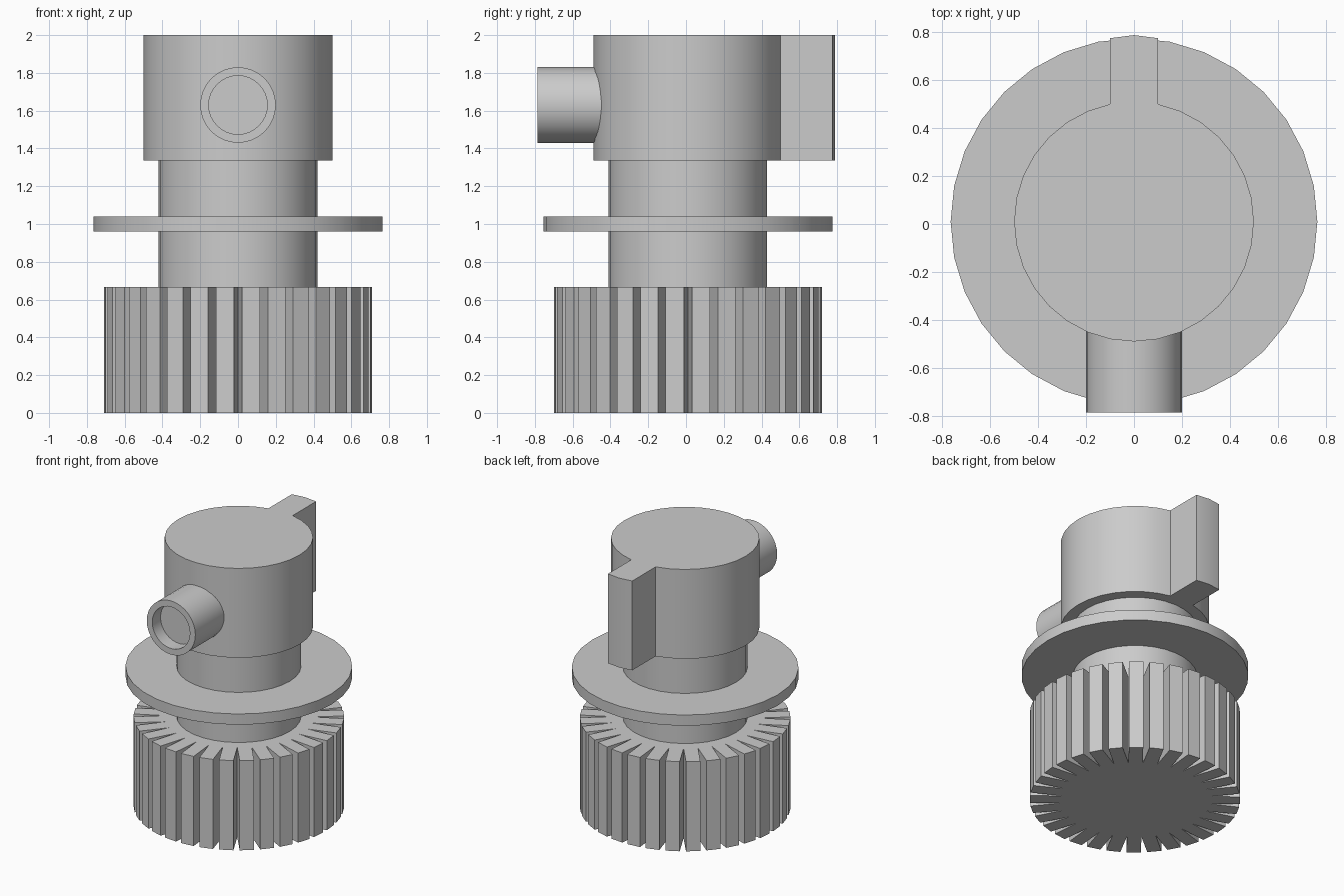
import bpy, bmesh
from math import sin, cos, pi, radians
from mathutils import Matrix, Vector

if "Cube" in bpy.data.objects:
    bpy.data.objects.remove(bpy.data.objects["Cube"])

CY = 0.01      # y of the main axis
SIDES = 32


def finish(name, bm):
    bmesh.ops.recalc_face_normals(bm, faces=bm.faces)
    me = bpy.data.meshes.new(name)
    bm.to_mesh(me)
    bm.free()
    me.shade_smooth()
    me.set_sharp_from_angle(angle=radians(30))
    ob = bpy.data.objects.new(name, me)
    bpy.context.collection.objects.link(ob)
    return ob


def circle(r, n=SIDES):
    return [(r * cos(2 * pi * i / n), r * sin(2 * pi * i / n)) for i in range(n)]


def prism(name, outline, z0, z1):
    """Extrude a closed outline around the main axis from z0 to z1."""
    bm = bmesh.new()
    face = bm.faces.new([bm.verts.new((x, y + CY, z0)) for x, y in outline])
    top = bmesh.ops.extrude_face_region(bm, geom=[face], use_keep_orig=True)["geom"]
    bmesh.ops.translate(bm, vec=(0, 0, z1 - z0),
                        verts=[v for v in top if isinstance(v, bmesh.types.BMVert)])
    return finish(name, bm)


# Ribbed base: V grooves alternating with flat teeth
R, ROOT, HALF = 0.71, 0.50, 0.03
ribs = []
for i in range(SIDES):
    a = 2 * pi * i / SIDES
    for r, t in ((R, a - HALF), (ROOT, a), (R, a + HALF)):
        ribs.append((r * cos(t), r * sin(t)))
prism("ribbed_base", ribs, 0, 0.667)

# Stem and flange
prism("stem", circle(0.42), 0.667, 1.335)
prism("flange", circle(0.765), 0.96, 1.04)

# Head with the rear fin in the same outline
c = circle(0.5)
fin = [(0.1, 0.49), (0.1, 0.765), (0, 0.778), (-0.1, 0.765), (-0.1, 0.49)]
prism("head_with_fin", c[:7] + fin + c[10:], 1.335, 2.0)

# Front spout: lathed tube with a shallow recess, (radius, y) rings
bm = bmesh.new()
rings = []
for r, y in ((0.2, -0.42), (0.2, -0.787), (0.155, -0.787), (0.155, -0.69)):
    rings.append([bm.verts.new((x, y, 1.63 + z)) for x, z in circle(r)])
for a, b in zip(rings, rings[1:]):
    for i in range(SIDES):
        j = (i + 1) % SIDES
        bm.faces.new((a[i], a[j], b[j], b[i]))
bm.faces.new(rings[0])
bm.faces.new(rings[-1])
finish("spout", bm)
